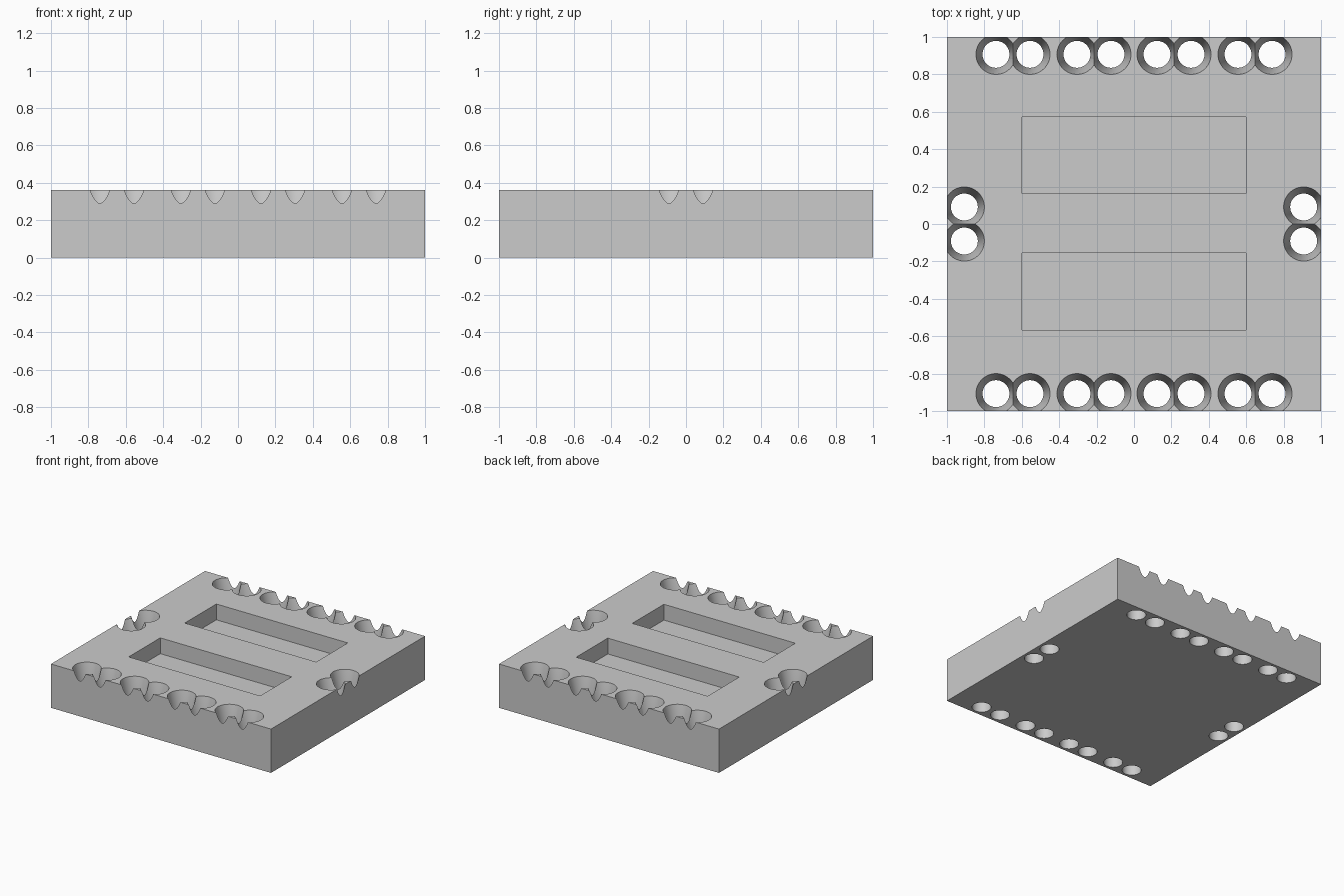
import bpy
import bmesh
import math
from mathutils import Matrix, Vector

cube = bpy.data.objects.get("Cube")
if cube:
    bpy.data.objects.remove(cube, do_unlink=True)

HEIGHT = 0.36
EDGE = 0.907          # hole row distance from the centre
POCKET_DEPTH = 0.13

grey = bpy.data.materials.new("plain grey")
grey.use_nodes = True
colour = (0.6, 0.6, 0.6, 1)
grey.diffuse_color = colour
grey.node_tree.nodes["Principled BSDF"].inputs["Base Color"].default_value = colour


def add_object(name, bm):
    bmesh.ops.recalc_face_normals(bm, faces=bm.faces)
    mesh = bpy.data.meshes.new(name)
    bm.to_mesh(mesh)
    bm.free()
    mesh.materials.append(grey)
    obj = bpy.data.objects.new(name, mesh)
    bpy.context.scene.collection.objects.link(obj)
    return obj


def box(name, centre, size):
    bm = bmesh.new()
    bmesh.ops.create_cube(bm, size=1, matrix=Matrix.Translation(centre) @ Matrix.Diagonal((*size, 1)))
    return add_object(name, bm)


def countersunk_cutter(name, x, y):
    # straight bore below, widening cone above
    profile = [(0, -0.05), (0.072, -0.05), (0.072, 0.185), (0.117, 0.41), (0, 0.41)]
    bm = bmesh.new()
    verts = [bm.verts.new((r, 0, z)) for r, z in profile]
    edges = [bm.edges.new(pair) for pair in zip(verts, verts[1:])]
    bmesh.ops.spin(bm, geom=verts + edges, cent=(0, 0, 0), axis=(0, 0, 1),
                   angle=math.tau, steps=48, use_merge=True)
    bmesh.ops.remove_doubles(bm, verts=bm.verts, dist=1e-5)
    bmesh.ops.translate(bm, verts=bm.verts, vec=Vector((x, y, 0)))
    return add_object(name, bm)


# Main block
block = box("block", (0, 0, HEIGHT / 2), (2, 2, HEIGHT))

# Two rectangular pockets in the top
cutters = [box("pocket_cutter", (0, y, HEIGHT), (1.195, 0.41, 2 * POCKET_DEPTH))
           for y in (0.367, -0.361)]

# Pairs of countersunk holes along all four edges
spots = [(sx * x, sy * EDGE) for sx in (-1, 1) for sy in (-1, 1)
         for x in (0.738, 0.556, 0.305, 0.123)]
spots += [(sx * EDGE, sy * 0.091) for sx in (-1, 1) for sy in (-1, 1)]
cutters += [countersunk_cutter("hole_cutter", x, y) for x, y in spots]

for cutter in cutters:
    cutter.hide_render = True
    mod = block.modifiers.new("cut", 'BOOLEAN')
    mod.operation = 'DIFFERENCE'
    mod.solver = 'EXACT'
    mod.object = cutter

# Bake the cuts and drop the cutters
bpy.context.view_layer.update()
depsgraph = bpy.context.evaluated_depsgraph_get()
cut_mesh = bpy.data.meshes.new_from_object(block.evaluated_get(depsgraph))
block.modifiers.clear()
block.data = cut_mesh
cut_mesh.materials.clear()
cut_mesh.materials.append(grey)
for face in cut_mesh.polygons:
    face.material_index = 0
for cutter in cutters:
    bpy.data.objects.remove(cutter, do_unlink=True)

# Smooth bores with crisp rims
for obj in bpy.context.selected_objects:
    obj.select_set(False)
block.select_set(True)
bpy.context.view_layer.objects.active = block
bpy.ops.object.shade_smooth_by_angle(angle=math.radians(30))
